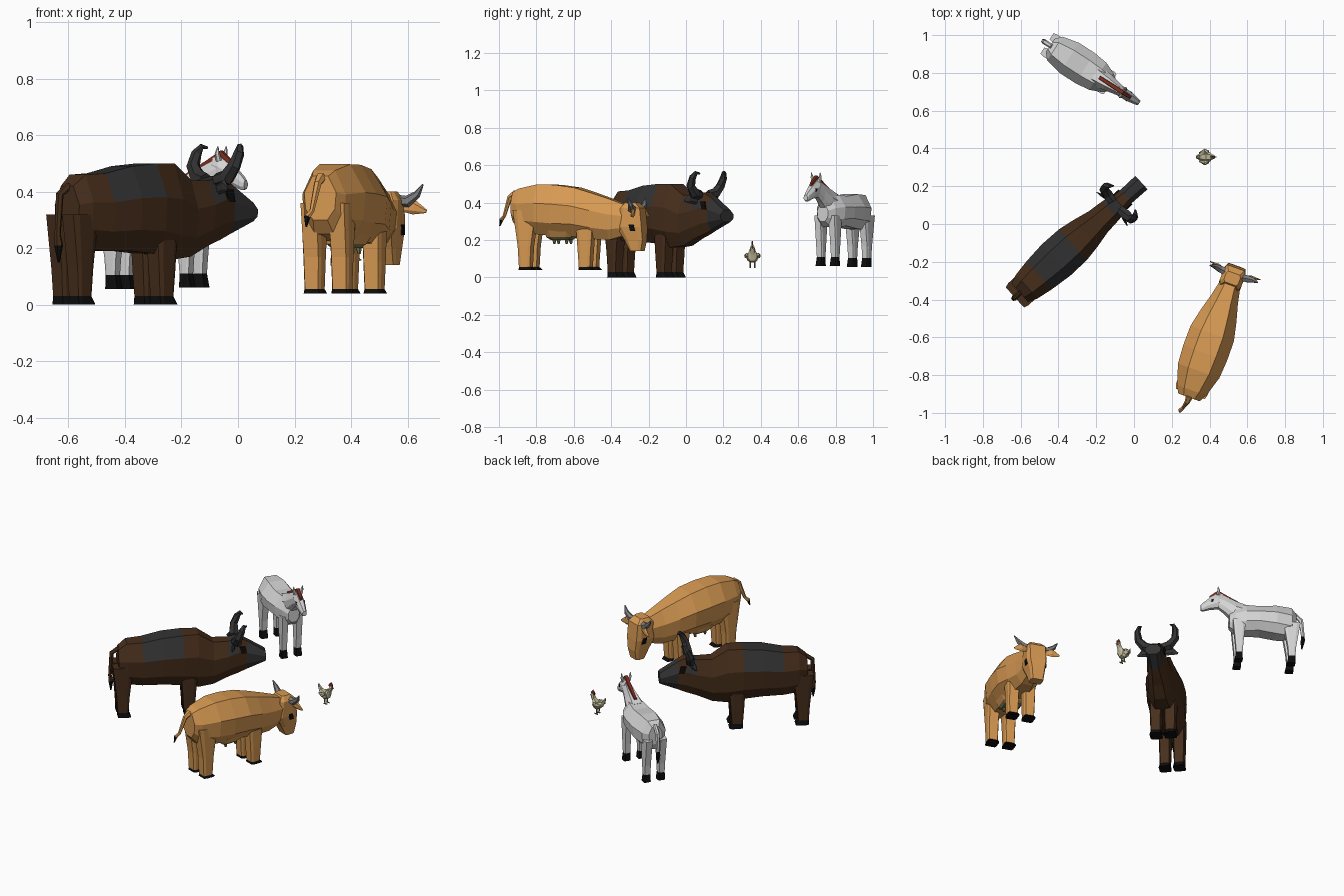
import bpy, bmesh, math
from mathutils import Matrix, Vector

cube = bpy.data.objects.get("Cube")
if cube:
    bpy.data.objects.remove(cube)


def material(name, *rgb):
    mat = bpy.data.materials.new(name)
    mat.use_nodes = True
    mat.diffuse_color = (*rgb, 1)
    mat.node_tree.nodes["Principled BSDF"].inputs["Base Color"].default_value = (*rgb, 1)
    return mat


BROWN = material("dark brown hide", .062, .027, .011)
CHARCOAL = material("charcoal hide", .032, .032, .033)
BLACK = material("black", .004, .004, .004)
ORANGE = material("orange hide", .68, .32, .085)
GREY = material("horn grey", .2, .2, .2)
OLIVE = material("olive skin", .2, .19, .07)
WHITE = material("pale grey coat", .66, .66, .66)
RED = material("dark red", .2, .025, .012)
CREAM = material("cream feathers", .56, .52, .34)

# Cross-sections: (sideways, upwards) as fractions of the half sizes
BARREL = [(.5, 1), (1, .25), (.92, -.5), (.45, -1), (-.45, -1), (-.92, -.5), (-1, .25), (-.5, 1)]
BOXY = [(.8, 1), (1, .6), (1, -.6), (.8, -1), (-.8, -1), (-1, -.6), (-1, .6), (-.8, 1)]


class Animal:
    """Local frame: x forward, y to the animal's left, z up."""

    def __init__(self, name, x, y, heading):
        self.name = name
        self.frame = Matrix.Translation((x, y, 0)) @ Matrix.Rotation(math.radians(heading), 4, "Z")

    def skin(self, part, rings, mats, paint=None):
        """Join rings of points into a closed skin; paint picks each face's slot."""
        bm = bmesh.new()
        rows = [[bm.verts.new(p) for p in ring] for ring in rings]
        n = len(rows[0])
        for a, b in zip(rows, rows[1:]):
            for i in range(n):
                j = (i + 1) % n
                bm.faces.new((a[i], a[j], b[j], b[i]))
        bm.faces.new(rows[0])
        bm.faces.new(rows[-1])
        bmesh.ops.recalc_face_normals(bm, faces=bm.faces)
        if paint:
            for f in bm.faces:
                f.material_index = int(paint(f.calc_center_median()))
        mesh = bpy.data.meshes.new(self.name + "_" + part)
        bm.to_mesh(mesh)
        bm.free()
        for m in mats:
            mesh.materials.append(m)
        obj = bpy.data.objects.new(mesh.name, mesh)
        obj.matrix_world = self.frame
        bpy.context.collection.objects.link(obj)

    def along(self, part, stations, mats, paint=None, shape=BARREL):
        """Loft forwards; station = (x, top, bottom, half width)."""
        self.skin(part, [[(x, u * w, (t + b) / 2 + v * (t - b) / 2) for u, v in shape]
                         for x, t, b, w in stations], mats, paint)

    def down(self, part, stations, mats, paint=None, y=0):
        """Loft downwards; station = (z, front, back, half width)."""
        self.skin(part, [[((f + b) / 2 + v * (f - b) / 2, y + u * w, z) for u, v in BOXY]
                         for z, f, b, w in stations], mats, paint)

    def tube(self, part, path, mats, paint=None, flat=1, sides=6):
        """Tapered tube; path point = (x, y, z, radius)."""
        pts = [Vector(p[:3]) for p in path]
        rings = []
        for i, p in enumerate(pts):
            way = (pts[min(i + 1, len(pts) - 1)] - pts[max(i - 1, 0)]).normalized()
            side = way.cross(Vector((1, 0, 0))).normalized()
            other = way.cross(side) * flat
            turn = [math.tau * k / sides for k in range(sides)]
            rings.append([p + path[i][3] * (side * math.cos(a) + other * math.sin(a)) for a in turn])
        self.skin(part, rings, mats, paint)

    def pair(self, part, path, mat, flat=1):
        for side, sign in (("left", 1), ("right", -1)):
            self.tube(side + "_" + part, [(x, sign * y, z, r) for x, y, z, r in path], [mat], None, flat)

    def legs(self, part, x, y, top, floor, hoof, thick, thin, mat):
        """Tapered pair of legs, each with a flared black hoof."""
        knee = floor + (top - floor) * .4
        ankle = floor + hoof
        for side, sign in (("left", 1), ("right", -1)):
            self.down(f"{side}_{part}_leg", [(top, x + thick, x - thick, thin * 1.2),
                      (knee, x + thin * 1.2, x - thin * 1.2, thin * 1.1),
                      (ankle, x + thin, x - thin, thin)], [mat], y=sign * y)
            self.down(f"{side}_{part}_hoof", [(ankle, x + thin, x - thin, thin),
                      (floor, x + thin * 1.5, x - thin, thin * 1.15)], [BLACK], y=sign * y)

    def eyes(self, x, y, z, size):
        """Thin dark plates on the sides of the head."""
        for side, sign in (("left", 1), ("right", -1)):
            self.down(side + "_eye", [(z + size, x + size * .6, x - size, .004),
                      (z - size, x + size, x - size * .5, .004)], [BLACK], y=sign * y)


# Dark ox with a charcoal saddle patch, crown and muzzle
ox = Animal("ox", -.605, -.365, 42.2)
ox.along("body", [(0, .42, .24, .065), (.05, .46, .2, .085), (.14, .465, .19, .1),
                  (.26, .49, .19, .112), (.38, .5, .18, .11), (.47, .5, .16, .095),
                  (.56, .44, .17, .075), (.65, .44, .21, .066), (.71, .455, .23, .056),
                  (.76, .43, .25, .046), (.87, .36, .295, .048)], [BROWN, CHARCOAL],
         lambda c: c.x > .76 or (.14 < c.x < .38 and c.z > .39) or (.65 < c.x < .71 and c.z > .4))
ox.legs("rear", .025, .042, .32, 0, .03, .06, .031, BROWN)
ox.legs("front", .415, .042, .3, 0, .03, .05, .032, BROWN)
ox.pair("horn", [(.69, .03, .44, .026), (.695, .075, .45, .03), (.7, .108, .49, .024),
                 (.72, .112, .535, .019), (.735, .1, .56, .012), (.75, .085, .555, .004)], CHARCOAL)
ox.pair("ear", [(.68, .045, .41, .02), (.67, .09, .42, .024), (.66, .12, .41, .005)], CHARCOAL, .4)
ox.eyes(.735, .05, .385, .022)
ox.tube("tail", [(.01, 0, .42, .014), (-.035, 0, .39, .014), (-.045, 0, .25, .011),
                 (-.04, 0, .21, .016), (-.04, 0, .15, .004)], [BROWN, BLACK], lambda c: c.z < .2)

# Orange cow with a lowered head
cow = Animal("cow", .291, -.918, 70)
cow.along("body", [(0, .455, .3, .06), (.04, .475, .25, .082), (.15, .497, .23, .116),
                   (.25, .495, .22, .123), (.36, .48, .22, .122), (.46, .45, .205, .1),
                   (.55, .42, .2, .075), (.62, .395, .22, .06), (.68, .375, .25, .05)], [ORANGE])
cow.down("head", [(.4, .7, .64, .04), (.37, .73, .62, .06), (.27, .74, .6, .06),
                  (.2, .742, .64, .046), (.14, .73, .67, .038)], [ORANGE])
cow.legs("rear", .085, .052, .36, .04, .015, .065, .031, ORANGE)
cow.legs("front", .425, .05, .32, .04, .015, .05, .031, ORANGE)
cow.pair("horn", [(.69, .03, .37, .02), (.695, .075, .365, .021), (.7, .11, .39, .014),
                  (.695, .134, .425, .003)], GREY)
cow.pair("ear", [(.7, .05, .345, .015), (.71, .095, .345, .026), (.715, .14, .33, .006)], ORANGE, .4)
cow.eyes(.69, .059, .265, .018)
cow.down("udder", [(.25, .36, .19, .08), (.215, .34, .2, .06), (.2, .32, .22, .045)],
         [ORANGE, OLIVE], lambda c: c.z < .217)
for label, x in (("front", .31), ("rear", .24)):
    cow.pair(label + "_teat", [(x, .03, .215, .014), (x, .035, .18, .006)], OLIVE)
cow.tube("tail", [(.01, 0, .45, .02), (-.025, 0, .43, .014), (-.06, .01, .33, .009),
                  (-.08, .02, .31, .012), (-.09, .02, .275, .003)], [ORANGE, BLACK], lambda c: c.z < .31)

# Pale horse with a red mane
horse = Animal("horse", -.444, .945, -32.9)
horse.along("body", [(0, .41, .3, .042), (.03, .44, .255, .075), (.12, .445, .26, .095),
                     (.22, .435, .275, .095), (.3, .44, .27, .085), (.36, .43, .27, .06),
                     (.395, .39, .3, .035)], [WHITE])
horse.along("neck", [(.28, .44, .32, .06), (.36, .475, .34, .045), (.42, .505, .4, .032),
                     (.47, .52, .44, .025)], [WHITE])
horse.along("head", [(.43, .52, .46, .022), (.46, .525, .43, .029), (.51, .49, .42, .025),
                     (.55, .455, .405, .017), (.562, .44, .41, .013)], [WHITE])
horse.along("mane", [(.31, .462, .43, .009), (.4, .51, .47, .011), (.46, .545, .5, .011),
                     (.51, .505, .47, .008)], [RED], shape=BOXY)
horse.pair("ear", [(.46, .018, .51, .011), (.458, .026, .535, .009), (.462, .028, .56, .002)], WHITE)
horse.eyes(.495, .024, .468, .008)
horse.legs("rear", .03, .045, .33, .055, .05, .05, .02, WHITE)
horse.legs("front", .34, .045, .33, .06, .05, .038, .019, WHITE)
horse.tube("tail", [(.01, 0, .42, .012), (-.03, 0, .38, .014), (-.042, 0, .27, .011),
                    (-.04, 0, .24, .014), (-.035, 0, .19, .004)], [WHITE, BLACK], lambda c: c.z < .26)

# Small hen
hen = Animal("hen", .38, .355, 0)
hen.along("body", [(-.052, .165, .14, .006), (-.03, .135, .1, .02), (0, .125, .08, .03),
                   (.022, .145, .088, .025), (.032, .17, .12, .014), (.045, .175, .148, .01)], [CREAM])
hen.along("comb", [(.022, .18, .165, .003), (.036, .195, .165, .004), (.05, .18, .165, .003)],
          [RED], shape=BOXY)
hen.along("beak", [(.042, .168, .155, .006), (.058, .159, .156, .001)], [OLIVE])
hen.pair("leg", [(0, .012, .09, .005), (.002, .012, .052, .004)], OLIVE)
hen.pair("foot", [(-.006, .012, .053, .004), (.016, .0121, .0531, .004)], OLIVE)
hen.pair("wing", [(.015, .026, .122, .01), (-.005, .03, .115, .015), (-.035, .022, .118, .004)], CREAM)
